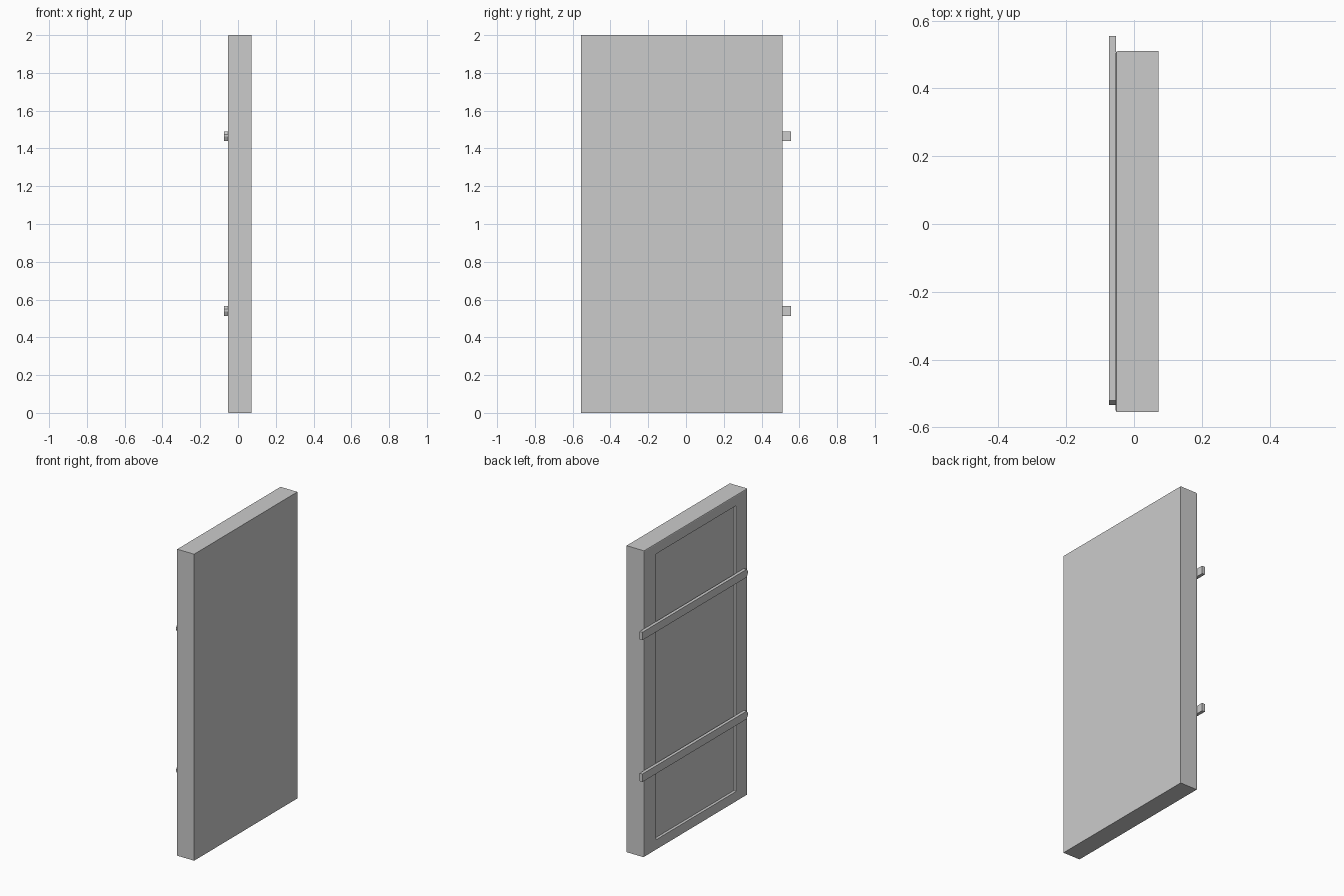
import bpy, bmesh

if "Cube" in bpy.data.objects:
    bpy.data.objects.remove(bpy.data.objects["Cube"])

X_FRONT, X_BACK = -0.054, 0.072


def finish(bm, name):
    bmesh.ops.recalc_face_normals(bm, faces=bm.faces)
    mesh = bpy.data.meshes.new(name)
    bm.to_mesh(mesh)
    bm.free()
    obj = bpy.data.objects.new(name, mesh)
    bpy.context.collection.objects.link(obj)
    return obj


def ring(bm, x, y0, y1, z0, z1):
    return [bm.verts.new((x, y, z)) for y, z in ((y0, z0), (y1, z0), (y1, z1), (y0, z1))]


# Door slab: nested rectangles from the back face to the recessed panel
bm = bmesh.new()
Y0, Y1 = -0.555, 0.51
b = 0.006
loops = [
    ring(bm, X_BACK, Y0, Y1, 0, 2),
    ring(bm, X_FRONT + b, Y0, Y1, 0, 2),
    ring(bm, X_FRONT + b * 0.3, Y0 + b * 0.3, Y1 - b * 0.3, b * 0.3, 2 - b * 0.3),
    ring(bm, X_FRONT, Y0 + b, Y1 - b, b, 2 - b),
    ring(bm, X_FRONT, -0.44, 0.385, 0.067, 1.932),
    ring(bm, X_FRONT + 0.011, -0.434, 0.379, 0.073, 1.926),
]
for a, c in zip(loops, loops[1:]):
    for i in range(4):
        j = (i + 1) % 4
        bm.faces.new((a[i], a[j], c[j], c[i]))
bm.faces.new(loops[0])
bm.faces.new(loops[-1])
finish(bm, "door_panel")

# Hinge straps: square at the hinge side, clipped corners at the free end
for name, z in (("lower_hinge_strap", 0.54), ("upper_hinge_strap", 1.465)):
    bm = bmesh.new()
    profile = [(0.555, -0.026), (0.555, 0.026), (-0.52, 0.026),
               (-0.533, 0.009), (-0.533, -0.003), (-0.52, -0.026)]
    face = bm.faces.new([bm.verts.new((-0.074, y, z + dz)) for y, dz in profile])
    out = bmesh.ops.extrude_face_region(bm, geom=[face])
    verts = [g for g in out["geom"] if isinstance(g, bmesh.types.BMVert)]
    bmesh.ops.translate(bm, verts=verts, vec=(0.0205, 0, 0))
    finish(bm, name)
